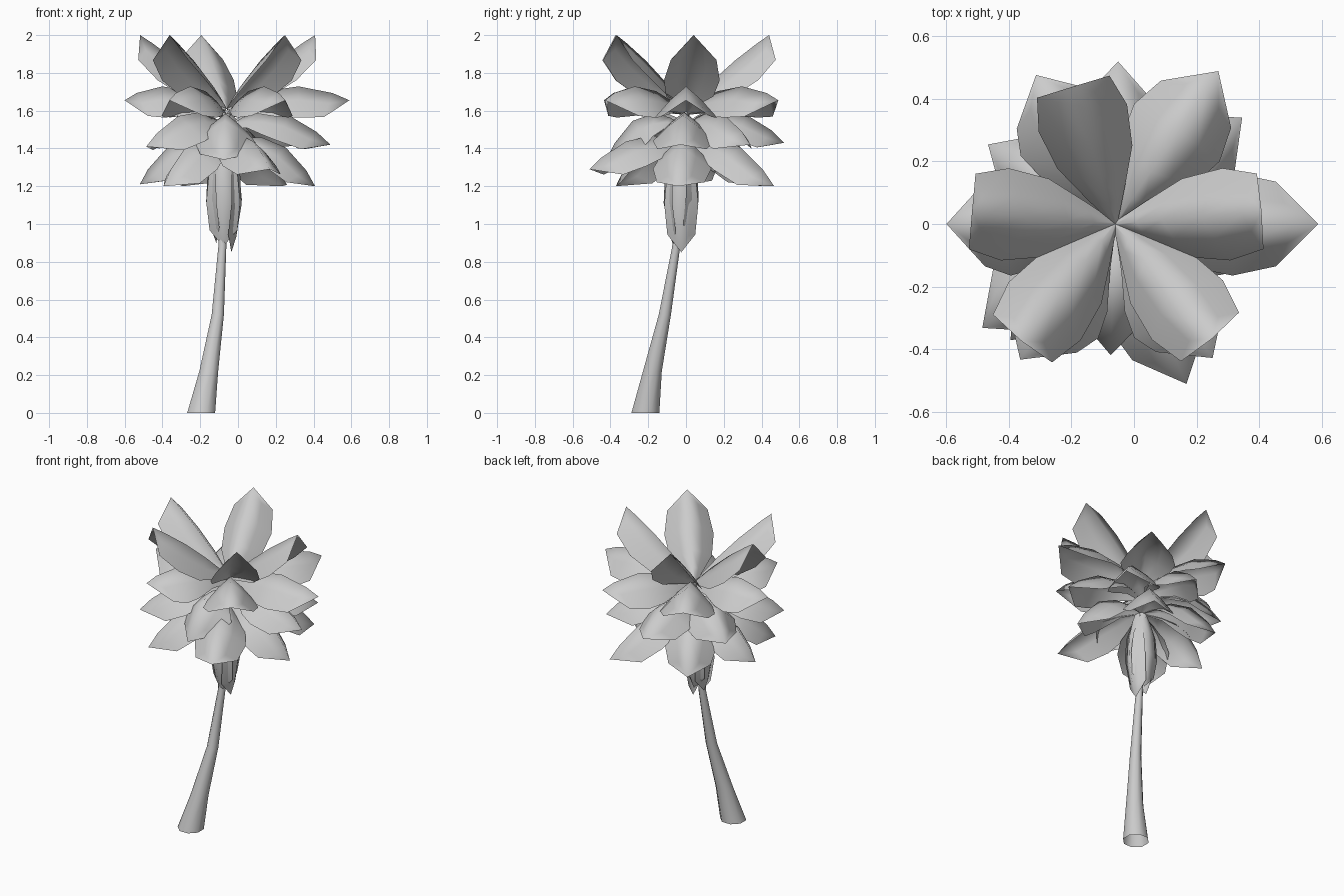
import bpy, bmesh
from math import cos, sin, pi, radians
from mathutils import Vector

if "Cube" in bpy.data.objects:
    bpy.data.objects.remove(bpy.data.objects["Cube"])


def finish(bm, name, angle):
    me = bpy.data.meshes.new(name)
    bm.to_mesh(me)
    bm.free()
    ob = bpy.data.objects.new(name, me)
    bpy.context.collection.objects.link(ob)
    bpy.context.view_layer.objects.active = ob
    bpy.ops.object.select_all(action='DESELECT')
    ob.select_set(True)
    bpy.ops.object.shade_smooth_by_angle(angle=radians(angle))
    return ob


def trunk(rings, sides=8):
    """Bent tapering trunk, open at the bottom."""
    bm = bmesh.new()
    loops = []
    for x, y, z, r in rings:
        loops.append([bm.verts.new((x + r * cos(2 * pi * (i + .5) / sides),
                                    y + r * sin(2 * pi * (i + .5) / sides), z))
                      for i in range(sides)])
    for a, b in zip(loops, loops[1:]):
        for i in range(sides):
            j = (i + 1) % sides
            bm.faces.new((a[i], a[j], b[j], b[i]))
    bm.faces.new(loops[-1])
    finish(bm, "trunk", 70)


# stations along a leaf: (position, half width as share of the widest)
OUTLINE = [(0, .08), (.15, .45), (.33, .85), (.6, 1), (.87, .82), (1, 0)]


def leaf(name, azimuth, root, ctrl, tip, width, drop=.85, centre=(-.06, 0)):
    """Arched, roof-shaped pointed leaf; root, ctrl and tip are (radius, z)."""
    out = Vector((cos(radians(azimuth)), sin(radians(azimuth)), 0))
    side = Vector((-out.y, out.x, 0))
    up = Vector((0, 0, 1))
    base = Vector((centre[0], centre[1], 0))
    p = [Vector(q) for q in (root, ctrl, tip)]
    bm = bmesh.new()
    rows = []
    for t, w in OUTLINE:
        c = p[0] * (1 - t) ** 2 + p[1] * 2 * t * (1 - t) + p[2] * t * t
        d = ((p[1] - p[0]) * (1 - t) + (p[2] - p[1]) * t).normalized()
        nrm = up * d.x - out * d.y
        spine = base + out * c.x + up * c.y
        h = w * width
        if h == 0:
            rows.append([bm.verts.new(spine)])
        else:
            rows.append([bm.verts.new(spine + side * u * h - nrm * drop * h * abs(u) ** 1.2)
                         for u in (-1, -.5, 0, .5, 1)])
    for a, b in zip(rows, rows[1:]):
        for i in range(4):
            if len(b) == 1:
                bm.faces.new((a[i], b[0], a[i + 1]))
            else:
                bm.faces.new((a[i], b[i], b[i + 1], a[i + 1]))
    finish(bm, name, 90)


trunk([(-.195, -.215, 0, .08), (-.155, -.178, .22, .054), (-.107, -.112, .52, .035),
       (-.083, -.052, .88, .023), (-.075, -.022, 1.3, .022), (-.06, 0, 1.6, .022)])

# top tier, rising to the highest point
for i, (az, r) in enumerate([(5, .47), (-50, .48), (-129, .48), (175, .46), (107, .46)]):
    leaf(f"top_leaf_{i}", az, (.0, 1.61), (.22, 1.85), (r, 2.0), .148, .9)

# second tier, arching outward
for i, (az, r) in enumerate([(0, .65), (56, .59), (118, .54), (180, .54), (235, .53), (-54, .53)]):
    leaf(f"upper_leaf_{i}", az, (.01, 1.59), (.3, 1.83), (r, 1.655), .165, 1.0)

# third tier, tips a little drooped
for i, (az, r, z) in enumerate([(-3, .55, 1.42), (40, .53, 1.42), (89, .52, 1.43),
                                (148, .48, 1.41), (218, .54, 1.41), (-92, .42, 1.34)]):
    leaf(f"middle_leaf_{i}", az, (.01, 1.52), (.27, 1.71), (r, z), .16, .9)

# fourth tier, drooping
for i, (az, r, z) in enumerate([(-5, .47, 1.2), (58, .55, 1.2), (120, .47, 1.2),
                                (178, .46, 1.21), (228, .5, 1.2), (-66, .56, 1.29)]):
    leaf(f"lower_leaf_{i}", az, (.01, 1.43), (.3, 1.55), (r, z), .155, .9)

# old leaves hanging down around the trunk
for i, (az, z) in enumerate([(0, .85), (80, .92), (180, .9), (265, .88)]):
    leaf(f"hanging_leaf_{i}", az, (.03, 1.46), (.155, 1.17), (.04, z), .09, .6, (-.075, -.025))
